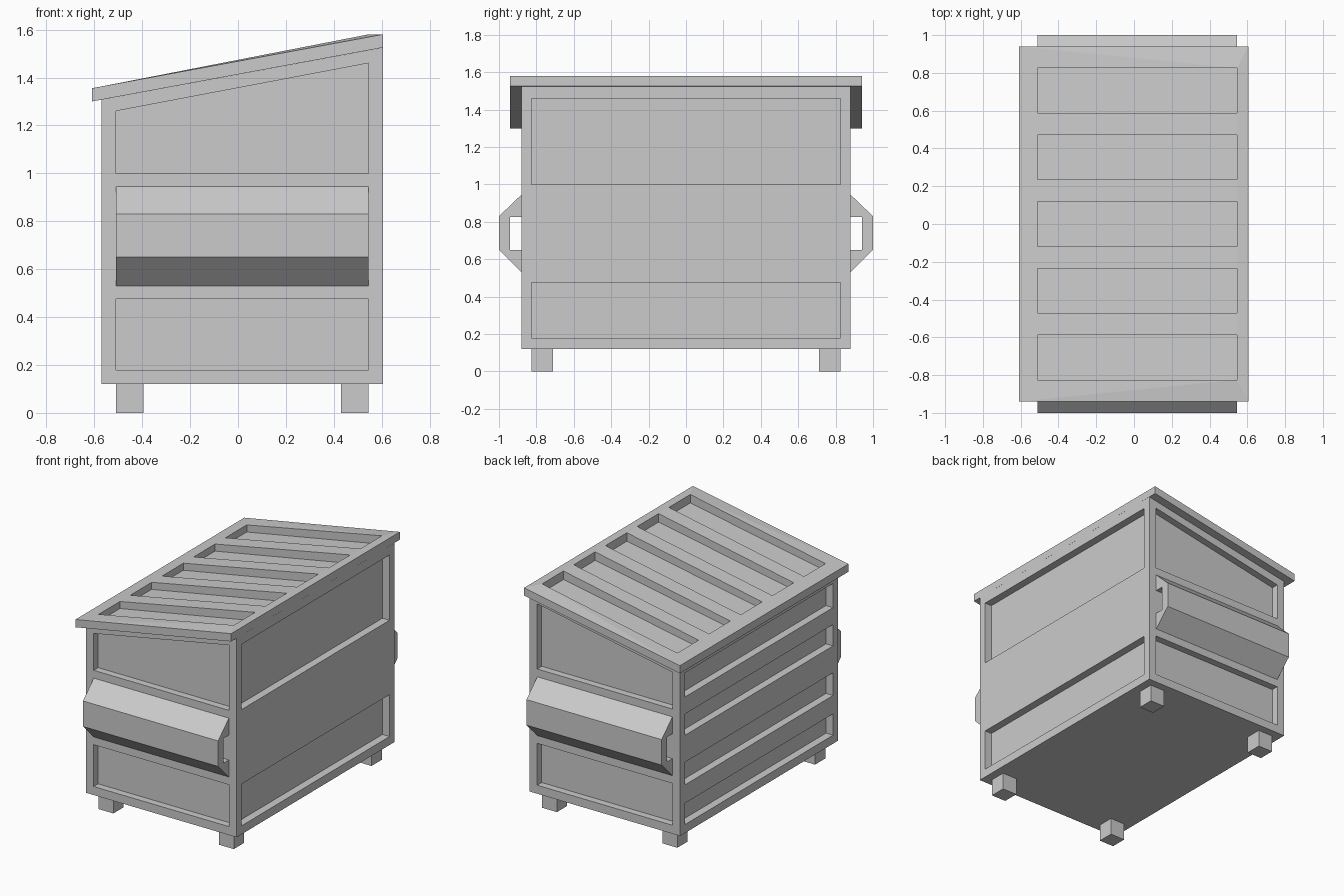
import bpy, bmesh
from mathutils import Vector

if "Cube" in bpy.data.objects:
    bpy.data.objects.remove(bpy.data.objects["Cube"])


def prism(bm, pts, axis, a, b):
    """Extrude a 2D outline from a to b along an axis (0: pts are y,z; 1: pts are x,z)."""
    def place(p, t):
        return Vector((t, p[0], p[1])) if axis == 0 else Vector((p[0], t, p[1]))
    lo = [bm.verts.new(place(p, a)) for p in pts]
    hi = [bm.verts.new(place(p, b)) for p in pts]
    bm.faces.new(lo)
    bm.faces.new(hi[::-1])
    n = len(pts)
    for i in range(n):
        j = (i + 1) % n
        bm.faces.new((lo[j], lo[i], hi[i], hi[j]))


def rect(u0, u1, z0, z1):
    return [(u0, z0), (u1, z0), (u1, z1), (u0, z1)]


def make(name, bm):
    bmesh.ops.recalc_face_normals(bm, faces=bm.faces[:])
    me = bpy.data.meshes.new(name)
    bm.to_mesh(me)
    bm.free()
    ob = bpy.data.objects.new(name, me)
    bpy.context.collection.objects.link(ob)
    return ob


def carve(ob, cutter):
    mod = ob.modifiers.new("recesses", 'BOOLEAN')
    mod.operation = 'DIFFERENCE'
    mod.solver = 'EXACT'
    mod.object = cutter
    cutter.hide_render = True
    bpy.context.view_layer.objects.active = ob
    bpy.ops.object.modifier_apply(modifier=mod.name)
    bpy.data.objects.remove(cutter, do_unlink=True)


def lid_bottom(x):
    return 1.30 + (x + 0.61) * 0.185


XL, XR = -0.51, 0.545     # inner panel limits in x
W, D = 0.825, 0.055       # inner panel half width in y, recess depth

# Bin body with a sloping top
bm = bmesh.new()
prism(bm, [(-0.57, 0.12), (0.605, 0.12), (0.605, lid_bottom(0.605)),
           (-0.57, lid_bottom(-0.57))], 1, -0.88, 0.88)
body = make("bin_body", bm)

# Recessed panels on all four walls
bm = bmesh.new()
for s in (-1, 1):
    y0, y1 = sorted((s * (0.88 - D), s * 1.0))
    prism(bm, [(XL, 1.0), (XR, 1.0), (XR, 1.46), (XL, 1.26)], 1, y0 + 0.005 * (s > 0), y1 - 0.005 * (s < 0))
    prism(bm, rect(XL, XR, 0.18, 0.475), 1, y0 + 0.005 * (s > 0), y1 - 0.005 * (s < 0))
for z0, z1 in ((0.18, 0.475), (1.0, 1.46)):
    prism(bm, rect(-W, W, z0, z1), 0, 0.605 - D, 0.7)
for z0, z1 in ((0.18, 0.33), (0.46, 0.62), (0.81, 0.96), (1.08, 1.25)):
    prism(bm, rect(-W, W, z0, z1), 0, -0.7, -0.57 + D)
carve(body, make("body_cutter", bm))

# Lid with a slightly raised inner panel
bm = bmesh.new()
for y in (-0.94, 0.94):
    for x, z in ((-0.61, 1.30), (-0.61, 1.355), (0.605, 1.525), (0.605, 1.58)):
        bm.verts.new((x, y, z))
for y in (-W, W):
    bm.verts.new((XR, y, 1.58))
bmesh.ops.convex_hull(bm, input=bm.verts[:])
lid = make("lid", bm)

# Five long troughs in the lid
bm = bmesh.new()
for i in range(-2, 3):
    c = i * 0.3535
    prism(bm, [(XL, lid_bottom(XL) + 0.006), (XR, lid_bottom(XR) + 0.006),
               (XR, 1.8), (XL, 1.8)], 1, c - 0.119, c + 0.119)
carve(lid, make("lid_cutter", bm))

# Lifting sleeves on the front and back, open at both ends
sleeve = [(0.88, 0.945), (1.0, 0.83), (1.0, 0.65), (0.88, 0.53),
          (0.88, 0.65), (0.94, 0.65), (0.94, 0.825), (0.88, 0.825)]
for name, s in (("front_lift_sleeve", -1), ("back_lift_sleeve", 1)):
    bm = bmesh.new()
    prism(bm, [(s * y, z) for y, z in sleeve], 0, XL, XR)
    make(name, bm)

# Four square feet
for side, x0 in (("left", XL), ("right", XR - 0.115)):
    for end, y0 in (("front", -W), ("back", W - 0.115)):
        bm = bmesh.new()
        prism(bm, rect(x0, x0 + 0.115, 0.0, 0.12), 1, y0, y0 + 0.115)
        make(f"{end}_{side}_foot", bm)
